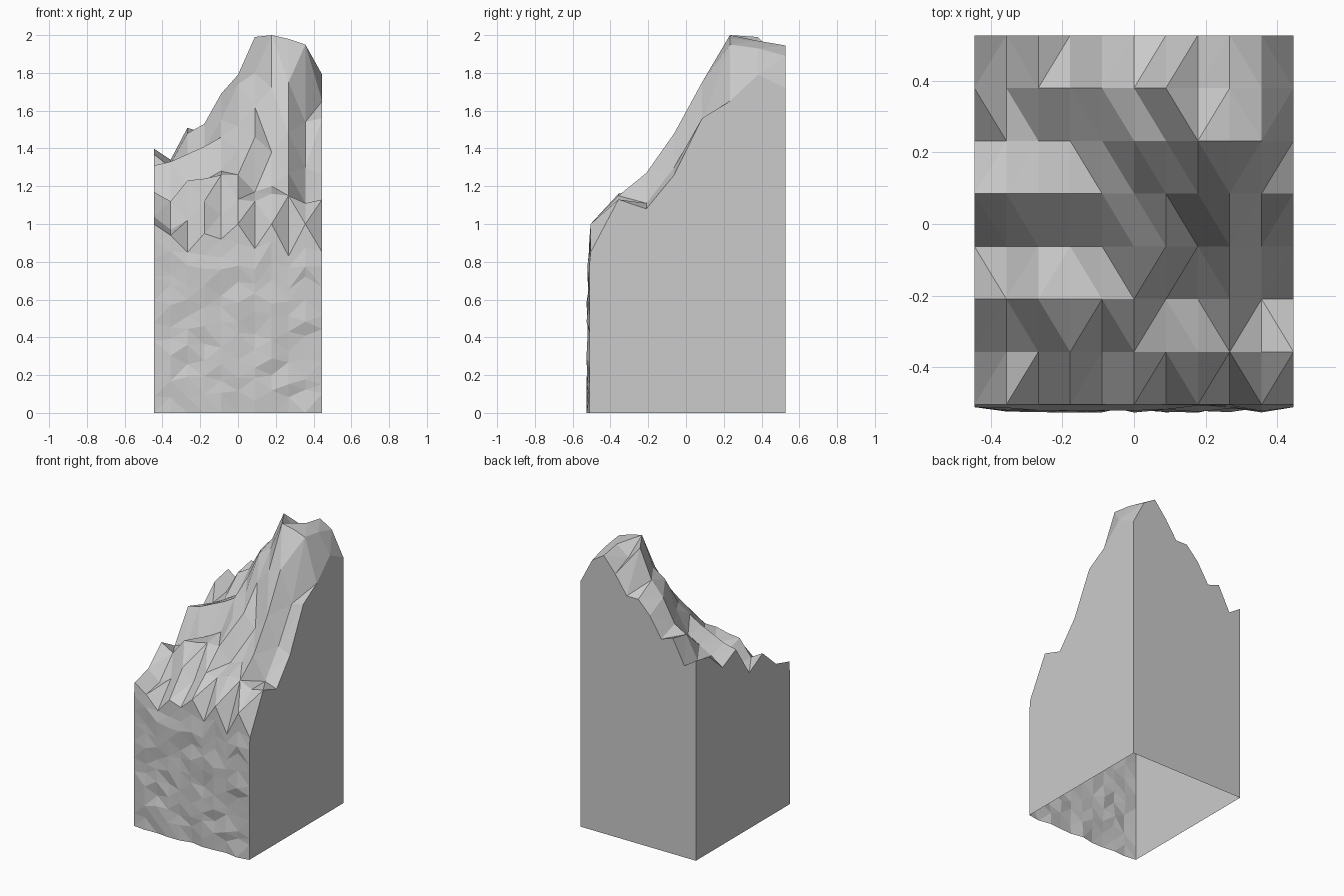
import bpy, bmesh, random

if "Cube" in bpy.data.objects:
    bpy.data.objects.remove(bpy.data.objects["Cube"])

random.seed(4)
NX, NY, NZ = 11, 8, 10
xs = [-0.446 + 0.0892 * i for i in range(NX)]
ys = [-0.505 + 0.1475 * j for j in range(NY)]

# Slope heights, one line per column from left to right, front to back
heights = [
    [1.00, 1.04, 1.17, 1.09, 1.31, 1.24, 1.37, 1.40],
    [0.94, 0.97, 1.12, 1.12, 1.33, 1.30, 1.32, 1.34],
    [0.85, 1.02, 1.23, 1.19, 1.37, 1.35, 1.48, 1.51],
    [0.95, 1.12, 1.24, 1.23, 1.41, 1.40, 1.53, 1.48],
    [0.92, 1.05, 1.26, 1.28, 1.46, 1.55, 1.69, 1.62],
    [1.00, 1.13, 1.26, 1.40, 1.52, 1.74, 1.79, 1.71],
    [0.87, 1.12, 1.17, 1.46, 1.62, 1.80, 1.99, 1.71],
    [1.00, 1.16, 1.20, 1.38, 1.72, 2.00, 1.90, 1.84],
    [0.83, 1.15, 1.27, 1.48, 1.75, 1.98, 1.97, 1.945],
    [1.00, 1.11, 1.11, 1.30, 1.54, 1.95, 1.93, 1.89],
    [0.85, 1.13, 1.08, 1.26, 1.56, 1.65, 1.79, 1.72],
]

stone = bpy.data.materials.new("grey stone")
stone.diffuse_color = (0.6, 0.6, 0.6, 1)
stone.use_nodes = True
stone.node_tree.nodes["Principled BSDF"].inputs["Base Color"].default_value = stone.diffuse_color

bm = bmesh.new()


def patch(grid):
    """Triangulate a vertex grid, splitting each cell on its shorter diagonal."""
    for i in range(len(grid) - 1):
        for j in range(len(grid[0]) - 1):
            a, b = grid[i][j], grid[i + 1][j]
            c, d = grid[i + 1][j + 1], grid[i][j + 1]
            if (a.co - c.co).length < (b.co - d.co).length:
                tris = (a, b, c), (a, c, d)
            else:
                tris = (a, b, d), (b, c, d)
            for t in tris:
                bm.faces.new(t)


# Craggy slope
top = [[bm.verts.new((x, y, heights[i][j])) for j, y in enumerate(ys)]
       for i, x in enumerate(xs)]

# Rough front cliff, sharing its upper rim with the slope
cliff = []
for i, x in enumerate(xs):
    column = []
    side = i in (0, NX - 1)
    for k in range(NZ):
        z = heights[i][0] * k / NZ
        y = -0.512 if side else random.uniform(-0.528, -0.505)
        if k:
            z += random.uniform(-0.025, 0.025)
        column.append(bm.verts.new((x, y, z)))
    cliff.append(column + [top[i][0]])

patch(top)
patch(cliff)

# Flat left, right and back walls; the underside stays open
foot_left = bm.verts.new((xs[0], ys[-1], 0))
foot_right = bm.verts.new((xs[-1], ys[-1], 0))
bm.faces.new([foot_left] + cliff[0] + top[0][1:])
bm.faces.new(([foot_right] + cliff[-1] + top[-1][1:])[::-1])
bm.faces.new([foot_right, foot_left] + [col[-1] for col in top])

bmesh.ops.recalc_face_normals(bm, faces=bm.faces)
# Make sure the walls face outwards
bm.faces.ensure_lookup_table()
if bm.faces[0].normal.z < 0:
    bmesh.ops.reverse_faces(bm, faces=bm.faces)

mesh = bpy.data.meshes.new("cliff_block")
bm.to_mesh(mesh)
bm.free()
mesh.materials.append(stone)
bpy.context.collection.objects.link(bpy.data.objects.new("cliff_block", mesh))
